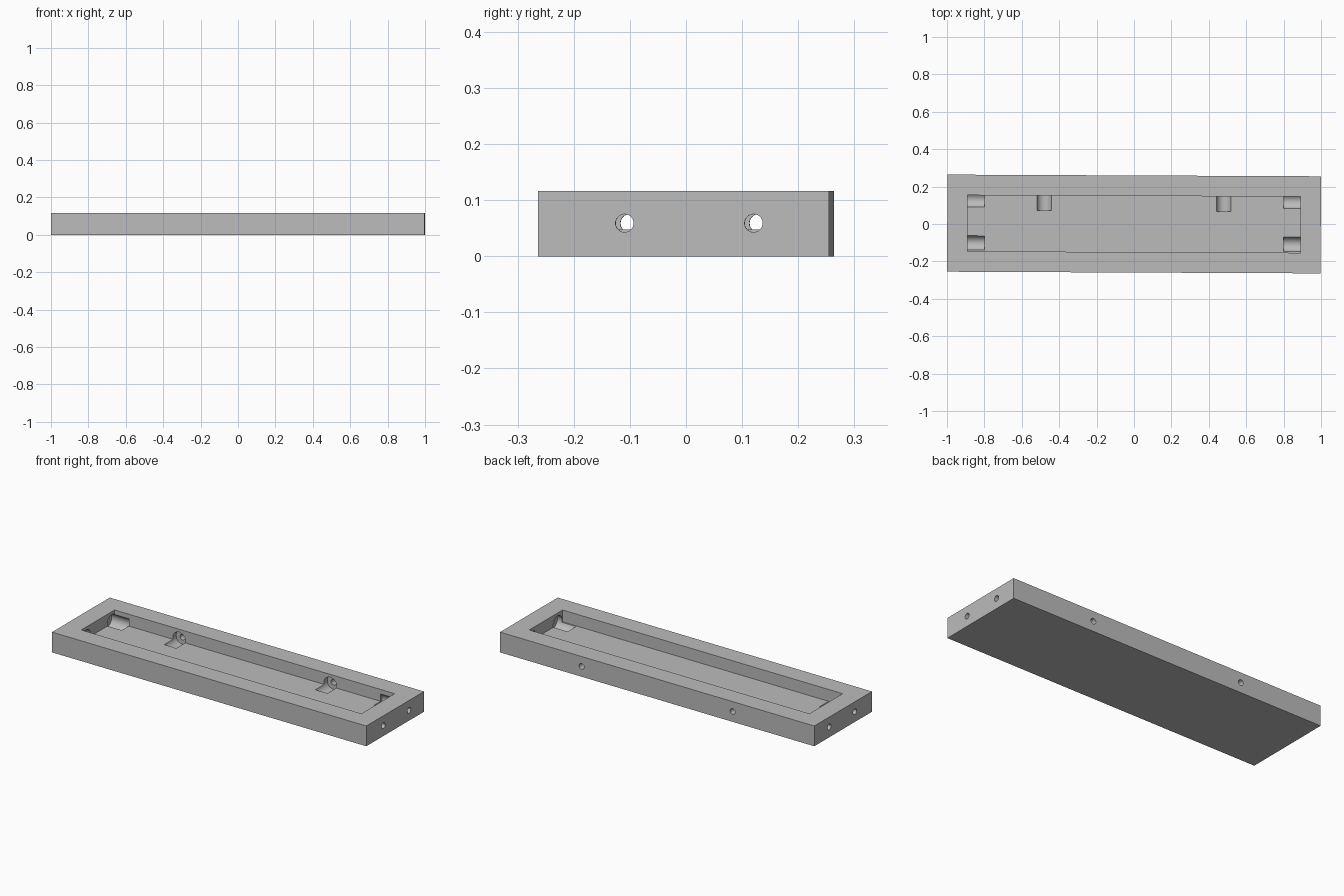
import bpy, math
from mathutils import Matrix

if "Cube" in bpy.data.objects:
    bpy.data.objects.remove(bpy.data.objects["Cube"])

SKEW = -0.0045            # the whole tray sits very slightly turned
LENGTH, WIDTH, HEIGHT = 1.997, 0.519, 0.116
FLOOR = 0.048             # pocket floor height
HOLE_Z = 0.059            # height of every bore axis

grey = bpy.data.materials.new("grey")
grey.diffuse_color = (0.5, 0.5, 0.5, 1)
grey.use_nodes = True
grey.node_tree.nodes["Principled BSDF"].inputs["Base Color"].default_value = grey.diffuse_color


def box(name, size, centre):
    bpy.ops.mesh.primitive_cube_add(size=1, location=centre)
    ob = bpy.context.object
    ob.name = name
    ob.data.transform(Matrix.Diagonal((*size, 1)))
    return ob


def rod(name, radius, axis, start, end, across):
    """Cylinder along x or y between start and end, at bore height."""
    mid = (start + end) / 2
    loc = (mid, across, HOLE_Z) if axis == "x" else (across, mid, HOLE_Z)
    rot = (0, math.pi / 2, 0) if axis == "x" else (math.pi / 2, 0, 0)
    bpy.ops.mesh.primitive_cylinder_add(vertices=48, radius=radius,
                                        depth=abs(end - start), location=loc, rotation=rot)
    ob = bpy.context.object
    ob.name = name
    return ob


def cut(target, cutter):
    cutter.hide_render = True
    mod = target.modifiers.new("cut", "BOOLEAN")
    mod.operation, mod.solver, mod.object = "DIFFERENCE", "EXACT", cutter
    bpy.context.view_layer.objects.active = target
    bpy.ops.object.modifier_apply(modifier=mod.name)
    bpy.data.objects.remove(cutter, do_unlink=True)


# Solid tray block
tray = box("tray", (LENGTH, WIDTH, HEIGHT), (0, 0, HEIGHT / 2))
tray.data.materials.append(grey)

# Long open pocket
cut(tray, box("pocket_cutter", (1.78, 0.30, 0.2), (0, 0, FLOOR + 0.1)))

# End walls: two screw bores each, with wide head recesses running into the floor
for side in (-1, 1):
    for y in (-0.105, 0.125):
        cut(tray, rod("head_recess_cutter", 0.04, "x", side * 0.80, side * 0.92, y))
        cut(tray, rod("bore_cutter", 0.016, "x", side * 0.85, side * 1.1, y))

# Back wall: two more bores with the same recesses
for x in (-0.48, 0.48):
    cut(tray, rod("head_recess_cutter", 0.04, "y", 0.07, 0.18, x))
    cut(tray, rod("bore_cutter", 0.016, "y", 0.12, 0.36, x))

# Smooth bores, crisp edges, slight turn
bpy.ops.object.select_all(action="DESELECT")
tray.select_set(True)
bpy.context.view_layer.objects.active = tray
bpy.ops.object.shade_smooth_by_angle(angle=math.radians(30))
tray.data.transform(Matrix.Rotation(SKEW, 4, "Z") @ tray.matrix_world)
tray.matrix_world = Matrix.Identity(4)
